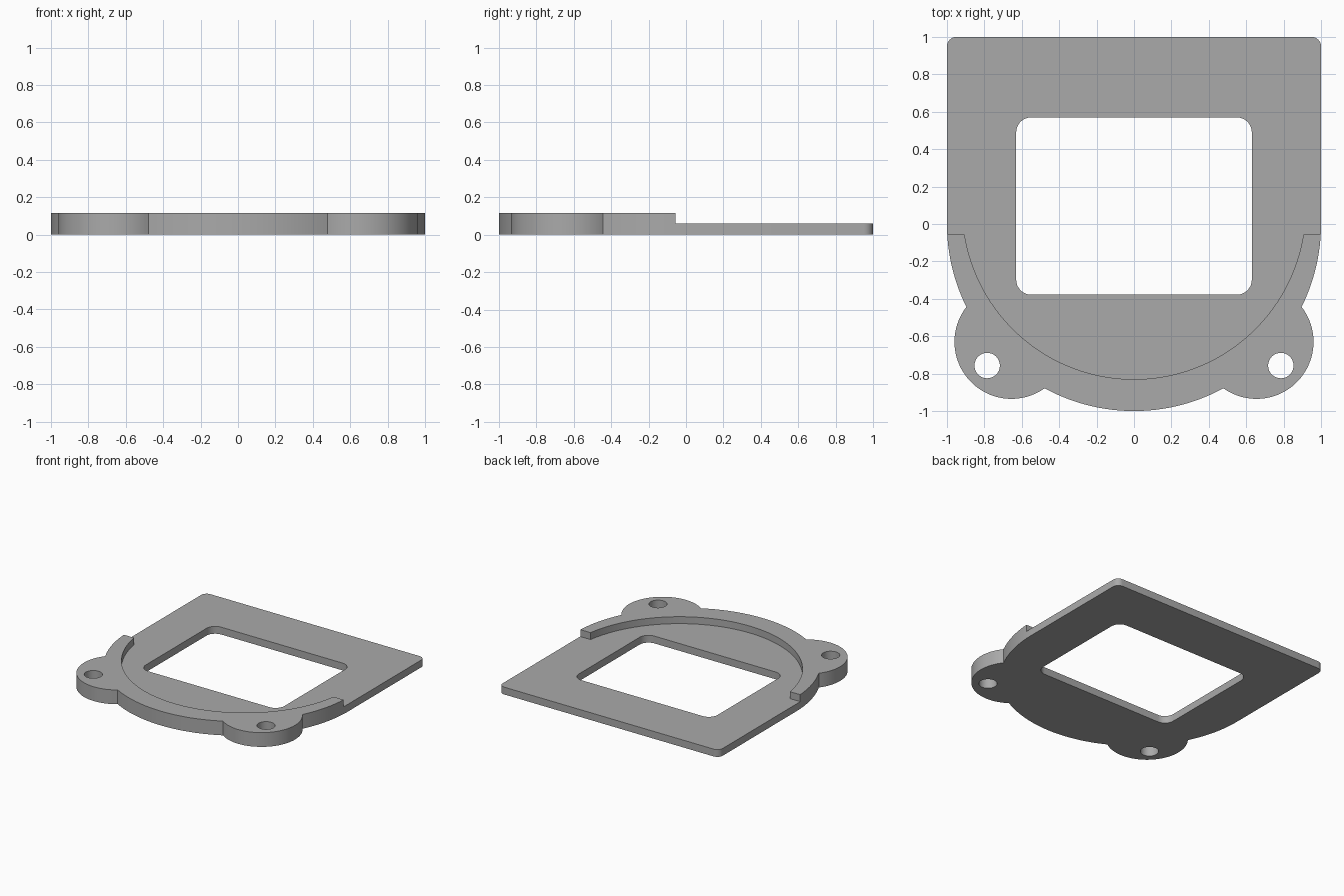
import bpy, bmesh
from math import sin, cos, atan2, asin, acos, hypot, radians, pi

cube = bpy.data.objects.get("Cube")
if cube:
    bpy.data.objects.remove(cube)

PLATE, RIM = 0.06, 0.117           # heights of the plate and the raised rim
STEP = -0.055                      # y where the rim ends
LOBE, LOBE_R = (0.655, -0.63), 0.305
HOLE, HOLE_R = (0.785, -0.757), 0.068
INNER_Y, INNER_R = 0.087, 0.917    # inner edge of the rim


def arc(cx, cy, r, a0, a1, n):
    return [(cx + r * cos(a0 + (a1 - a0) * i / n), cy + r * sin(a0 + (a1 - a0) * i / n))
            for i in range(n + 1)]


def mirror(path):
    return [(-x, y) for x, y in reversed(path)]


# Outer front edge: unit circle broken by a lobe on each side
dist = hypot(*LOBE)
aim = atan2(LOBE[1], LOBE[0])
spread = acos((1 + dist ** 2 - LOBE_R ** 2) / (2 * dist))
swing = atan2(sin(spread), cos(spread) - dist)
start = asin(STEP)
half = (arc(0, 0, 1, -pi / 2, aim - spread, 20)
        + arc(*LOBE, LOBE_R, aim - swing, aim + swing, 40)[1:]
        + arc(0, 0, 1, aim + spread, start, 16)[1:])
front = mirror(half) + half[1:]

# Outer back edge with rounded corners, running right to left
corner = arc(0, 0, 1, start, 0, 3) + arc(0.95, 0.95, 0.05, 0, pi / 2, 8)
back = corner + mirror(corner)

# Inner edge of the rim, running left to right
a = asin((STEP - INNER_Y) / INNER_R)
inner = arc(0, INNER_Y, INNER_R, pi - a, 2 * pi + a, 80)

# Window and screw holes
window = []
for i, (x, y) in enumerate([(0.55, 0.49), (-0.55, 0.49), (-0.55, -0.298), (0.55, -0.298)]):
    window += arc(x, y, 0.08, i * pi / 2, (i + 1) * pi / 2, 8)
hole = arc(*HOLE, HOLE_R, 0, 2 * pi, 32)[:-1]
holes = [hole, mirror(hole)]

bm = bmesh.new()


def wall(path, z0, z1, closed=False):
    pts = path + path[:1] if closed else path
    cols = [(bm.verts.new((x, y, z0)), bm.verts.new((x, y, z1))) for x, y in pts]
    for (p, q), (r, s) in zip(cols, cols[1:]):
        bm.faces.new((p, r, s, q))


def cap(loops, z, up):
    edges = []
    for loop in loops:
        vs = [bm.verts.new((x, y, z)) for x, y in loop]
        edges += [bm.edges.new((p, q)) for p, q in zip(vs, vs[1:] + vs[:1])]
    made = bmesh.ops.triangle_fill(bm, edges=edges, use_beauty=True, normal=(0, 0, up))
    for f in made["geom"]:
        if isinstance(f, bmesh.types.BMFace):
            f.normal_update()
            if f.normal.z * up < 0:
                f.normal_flip()


# Flat surfaces: underside, plate top, rim top
cap([front + back[1:-1], window] + holes, 0, -1)
cap([inner + back, window], PLATE, 1)
cap([front + inner[::-1]] + holes, RIM, 1)

# Upright surfaces
wall(front, 0, RIM)
wall(back, 0, PLATE)
wall(inner[::-1], PLATE, RIM)
wall([front[-1], inner[-1]], PLATE, RIM)
wall([inner[0], front[0]], PLATE, RIM)
wall(window[::-1], 0, PLATE, True)
for h in holes:
    wall(h[::-1], 0, RIM, True)
bmesh.ops.remove_doubles(bm, verts=bm.verts, dist=0.0001)

mesh = bpy.data.meshes.new("mounting_plate")
bm.to_mesh(mesh)
bm.free()
plate = bpy.data.objects.new("mounting_plate", mesh)
bpy.context.collection.objects.link(plate)

# Plain grey
grey = bpy.data.materials.new("plain_grey")
grey.use_nodes = True
color = (0.4, 0.4, 0.4, 1)
grey.diffuse_color = color
grey.node_tree.nodes["Principled BSDF"].inputs["Base Color"].default_value = color
mesh.materials.append(grey)

bpy.ops.object.select_all(action="DESELECT")
plate.select_set(True)
bpy.context.view_layer.objects.active = plate
bpy.ops.object.shade_smooth_by_angle(angle=radians(30))
